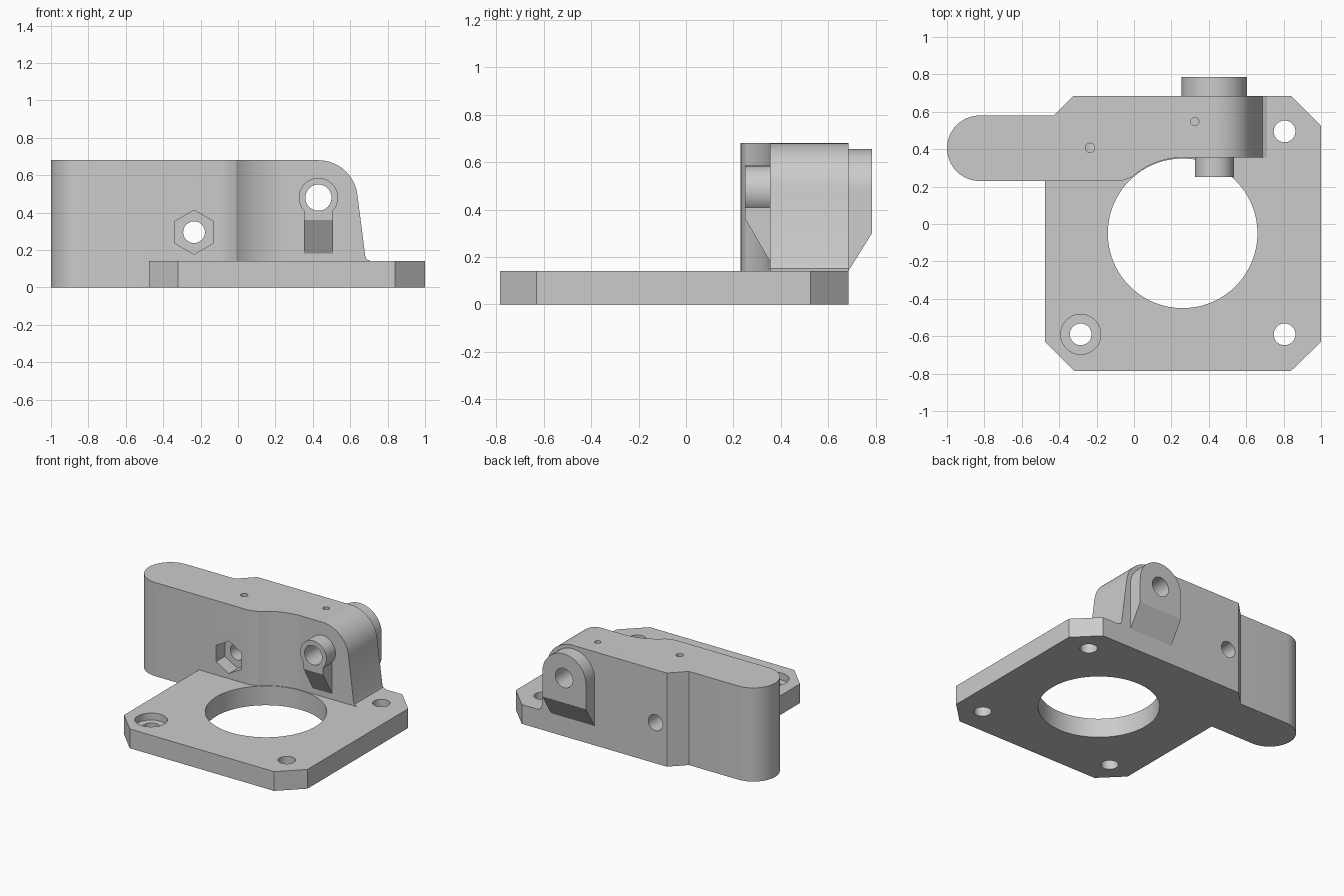
import bpy, bmesh
from math import cos, sin, radians

cube = bpy.data.objects.get("Cube")
if cube:
    bpy.data.objects.remove(cube, do_unlink=True)

grey = bpy.data.materials.new("plain grey")
grey.use_nodes = True
COLOUR = (0.6, 0.6, 0.6, 1)
grey.diffuse_color = COLOUR
grey.node_tree.nodes["Principled BSDF"].inputs["Base Color"].default_value = COLOUR


def arc(cx, cy, r, start, end, steps):
    angles = [radians(start + (end - start) * i / steps) for i in range(steps + 1)]
    return [(cx + r * cos(a), cy + r * sin(a)) for a in angles]


def circle(cx, cy, r, steps=64, start=0):
    return arc(cx, cy, r, start, start + 360, steps)[:-1]


def prism(name, outline, axis, low, high):
    """Extrude a 2D outline along an axis between two positions."""
    place = {"x": lambda p, h: (h, p[0], p[1]),
             "y": lambda p, h: (p[0], h, p[1]),
             "z": lambda p, h: (p[0], p[1], h)}[axis]
    bm = bmesh.new()
    lower = [bm.verts.new(place(p, low)) for p in outline]
    upper = [bm.verts.new(place(p, high)) for p in outline]
    bm.faces.new(lower)
    bm.faces.new(upper)
    n = len(outline)
    for i in range(n):
        j = (i + 1) % n
        bm.faces.new((lower[i], lower[j], upper[j], upper[i]))
    bmesh.ops.recalc_face_normals(bm, faces=bm.faces)
    mesh = bpy.data.meshes.new(name)
    bm.to_mesh(mesh)
    bm.free()
    mesh.materials.append(grey)
    obj = bpy.data.objects.new(name, mesh)
    bpy.context.collection.objects.link(obj)
    return obj


def combine(target, tool, operation):
    """Apply a boolean and discard the tool."""
    mod = target.modifiers.new("boolean", "BOOLEAN")
    mod.operation = operation
    mod.solver = "EXACT"
    mod.object = tool
    bpy.context.view_layer.objects.active = target
    bpy.ops.object.modifier_apply(modifier=mod.name)
    bpy.data.objects.remove(tool, do_unlink=True)


BACK, PLATE_TOP, TOP = 0.685, 0.14, 0.68
PIVOT_X, PIVOT_Z = 0.43, 0.48

# Base plate with clipped corners
bracket = prism("mounting_bracket", [
    (-0.32, -0.785), (0.84, -0.785), (1, -0.63), (1, 0.525), (0.84, BACK),
    (-0.3, BACK), (-0.475, 0.5), (-0.475, -0.63)], "z", 0, PLATE_TOP)

# Upright arm: rounded end, stepped back, front hollowed around the bore
arm_outline = (arc(-0.825, 0.405, 0.175, 90, 270, 24)
               + [(-0.09, 0.23), (-0.06, 0.233), (-0.035, 0.242)]
               + arc(0.26, -0.05, 0.405, 132, 90, 16)
               + [(0.71, 0.355), (0.71, BACK), (-0.325, BACK), (-0.43, 0.58)])
arm = prism("upright_arm", arm_outline, "z", 0, TOP)
end_shape = (arc(PIVOT_X, 0.47, 0.21, 90, 5, 16)
             + [(0.68, 0.17), (0.687, 0.151), (0.71, PLATE_TOP),
                (0.9, PLATE_TOP), (0.9, 0.9), (PIVOT_X, 0.9)])
combine(arm, prism("end_cutter", end_shape, "y", 0.3, 0.8), "DIFFERENCE")
combine(bracket, arm, "UNION")

# Rear boss: arched block with a sloping underside
rear_outline = arc(PIVOT_X, PIVOT_Z, 0.175, 0, 180, 32) + [(0.255, 0.1), (0.605, 0.1)]
rear_boss = prism("rear_boss", rear_outline, "y", 0.6, 0.785)
slope = [(BACK, PLATE_TOP), (0.885, 0.46), (0.885, 0), (BACK, 0)]
combine(rear_boss, prism("slope_cutter", slope, "x", 0, 1), "DIFFERENCE")
combine(bracket, rear_boss, "UNION")

# Front boss: short tube on a tapered rib
front_boss = prism("front_boss", circle(PIVOT_X, PIVOT_Z, 0.105), "y", 0.25, 0.45)
rib = [(0.25, PIVOT_Z), (0.25, 0.36), (0.355, 0.18), (0.45, 0.18), (0.45, PIVOT_Z)]
combine(front_boss, prism("front_rib", rib, "x", 0.3525, 0.5075), "UNION")
combine(bracket, front_boss, "UNION")

# Holes: outline, axis, start, end
bolt = (-0.235, 0.295)
holes = [
    (circle(0.26, -0.05, 0.4, 96), "z", -0.1, 0.2),           # main bore
    (circle(-0.285, -0.59, 0.107), "z", 0.09, 0.2),           # counterbore
    (circle(PIVOT_X, PIVOT_Z, 0.07, 48), "y", 0.1, 0.9),      # pivot
    (circle(*bolt, 0.118, 6, 30), "y", 0.1, 0.33),            # nut pocket
    (circle(*bolt, 0.058, 48), "y", 0.1, 0.9),                # bolt
    (circle(-0.235, 0.407, 0.025, 24), "z", 0.3, 0.8),        # set screws
    (circle(0.325, 0.548, 0.022, 24), "z", 0.4, 0.8),
]
for x, y in ((0.805, 0.495), (0.805, -0.59), (-0.285, -0.59)):
    holes.append((circle(x, y, 0.058, 48), "z", -0.1, 0.2))
for hole in holes:
    combine(bracket, prism("hole_cutter", *hole), "DIFFERENCE")

# Smooth the round surfaces, keep edges crisp
bpy.ops.object.select_all(action="DESELECT")
bracket.select_set(True)
bpy.context.view_layer.objects.active = bracket
bpy.ops.object.shade_smooth_by_angle(angle=radians(20))
